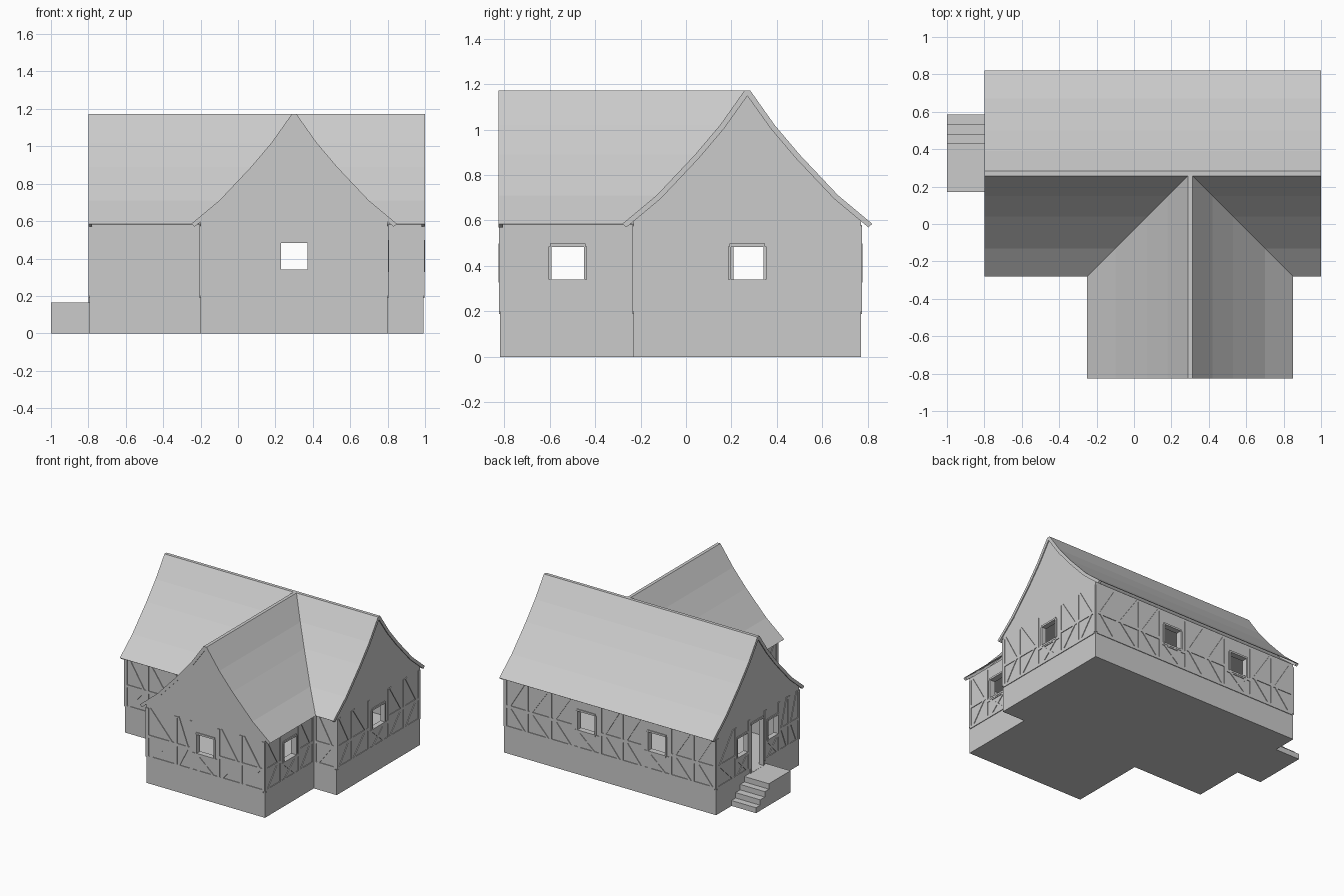
import bpy, bmesh
from mathutils import Vector

cube = bpy.data.objects.get("Cube")
if cube:
    bpy.data.objects.remove(cube)

grey = bpy.data.materials.new("plain grey")
grey.use_nodes = True
grey.diffuse_color = (0.6, 0.6, 0.6, 1)
grey.node_tree.nodes["Principled BSDF"].inputs["Base Color"].default_value = (0.6, 0.6, 0.6, 1)

RIDGE_Y, RIDGE_X = 0.27, 0.30      # ridge lines of main block and wing
FRONT, LEFT, RIGHT = -0.825, 1.0, -0.8
INSET = 0.007                      # gable walls sit just behind the verge
SILL, HEAD, HALF = 0.34, 0.485, 0.072


def finish(name, bm):
    bmesh.ops.recalc_face_normals(bm, faces=bm.faces)
    mesh = bpy.data.meshes.new(name)
    bm.to_mesh(mesh)
    bm.free()
    mesh.materials.append(grey)
    obj = bpy.data.objects.new(name, mesh)
    bpy.context.scene.collection.objects.link(obj)
    return obj


def add_prism(bm, ring_a, ring_b):
    a = [bm.verts.new(p) for p in ring_a]
    b = [bm.verts.new(p) for p in ring_b]
    bm.faces.new(a)
    bm.faces.new(b[::-1])
    for i in range(len(a)):
        j = (i + 1) % len(a)
        bm.faces.new((a[i], b[i], b[j], a[j]))


def add_box(bm, x, y, z):
    ring = [(x[0], y[0]), (x[1], y[0]), (x[1], y[1]), (x[0], y[1])]
    add_prism(bm, [(*p, z[0]) for p in ring], [(*p, z[1]) for p in ring])


def box(name, x, y, z):
    bm = bmesh.new()
    add_box(bm, x, y, z)
    return finish(name, bm)


def extrude_profile(bm, profile, along, centre, start, end):
    """Extrude (offset, height) points along x or y around a ridge line."""
    def ring(t):
        if along == "x":
            return [(t, centre + d, z) for d, z in profile]
        return [(centre + d, t, z) for d, z in profile]
    add_prism(bm, ring(start), ring(end))


def boolean(target, other, operation):
    mod = target.modifiers.new(operation, "BOOLEAN")
    mod.operation, mod.object, mod.solver = operation, other, "EXACT"
    bpy.context.view_layer.objects.active = target
    bpy.ops.object.modifier_apply(modifier=mod.name)
    bpy.data.objects.remove(other)


# Bell-cast roof slope, from ridge to eave
outer = [(0.0125, 1.172), (0.12, 1.02), (0.23, 0.89), (0.40, 0.71), (0.55, 0.585)]


def lowered(k):
    return [(0, 1.172 - 0.024 * k)] + [(d - 0.018 * k, z - 0.015 * k) for d, z in outer[1:]]


def mirrored(points):
    return points + [(-d, z) for d, z in reversed(points) if d > 0]


def roof_profile(k):
    return mirrored(outer) + mirrored(lowered(k))[len(outer):] [::-1] + lowered(k)


def band(k):
    # closed strip: over the top from +eave to -eave, back underneath
    top = outer[::-1] + [(-d, z) for d, z in outer]
    low = lowered(k)
    under = [(-d, z) for d, z in low[::-1]] + low[1:]
    return top + under


# Walls: two gabled blocks joined, hollowed and pierced
inner = lowered(1)
wall_half = [p for p in inner if p[0] < 0.5] + [(0.5, 0.597), (0.5, 0)]
wall_profile = wall_half + [(-d, z) for d, z in wall_half[:0:-1]]


def block(name, *args):
    bm = bmesh.new()
    extrude_profile(bm, wall_profile, *args)
    return finish(name, bm)


house = block("house_walls", "x", RIDGE_Y, RIGHT + INSET, LEFT - INSET)
boolean(house, block("wing_block", "y", RIDGE_X, FRONT + INSET, 0.2), "UNION")
room = (0.165, 0.55)
opening = (SILL, HEAD)


def span(c, half=HALF):
    return (c - half, c + half)


DOOR, SIDE_WINDOWS, WING_WINDOW, BACK_WINDOW = 0.28, (0.455, 0.09), -0.52, -0.295
cuts = [
    ((-0.76, 0.96), (-0.19, 0.73), room),
    ((-0.16, 0.76), (-0.78, 0.0), room),
    (span(RIDGE_X), (-1, 1), opening),
    (span(BACK_WINDOW), (0.6, 1), opening),
    ((0.8, 1.2), span(RIDGE_Y), opening),
    ((-0.5, 0.9), span(WING_WINDOW), opening),
    ((-1, -0.7), span(DOOR), (0.165, 0.53)),
] + [((-1, -0.7), span(y, 0.06), opening) for y in SIDE_WINDOWS]
for cut in cuts:
    boolean(house, box("cutter", *cut), "DIFFERENCE")

# Roof sheets with thicker verge strips at the gables
for name, along, centre, start, end, verges in (
        ("main_roof", "x", RIDGE_Y, RIGHT, LEFT, (RIGHT, LEFT - 0.02)),
        ("wing_roof", "y", RIDGE_X, FRONT, RIDGE_Y - 0.0125, (FRONT,))):
    bm = bmesh.new()
    extrude_profile(bm, band(0.2), along, centre, start, end)
    finish(name, bm)
    bm = bmesh.new()
    for v in verges:
        extrude_profile(bm, band(1), along, centre, v, v + 0.02)
    finish(name + "_verges", bm)


def add_beam(bm, place, p, q, width=0.022, back=-0.002, out=0.005):
    """Timber between two (along, height) points on a wall."""
    p, q = Vector(p), Vector(q)
    side = (q - p).normalized().orthogonal() * width / 2
    ring = [p + side, q + side, q - side, p - side]
    add_prism(bm, [place(*c, back) for c in ring], [place(*c, out) for c in ring])


def timber_wall(name, facing, at, sign, lo, hi, posts, windows=(), half=HALF):
    def place(u, z, out):
        depth = at + sign * out
        return (depth, u, z) if facing == "x" else (u, depth, z)

    bottom, top, mid = 0.2, 0.575, 0.36
    bm = bmesh.new()
    lo, hi = lo + 0.011, hi - 0.011
    stations = [lo] + list(posts) + [hi]
    for u in stations:
        add_beam(bm, place, (u, bottom), (u, top))
    # rails, chevron braces in blank bays, crosses below windows
    for a, b in zip(stations, stations[1:]):
        is_door = facing == "x" and sign < 0 and at < -0.5 and a < DOOR < b
        if is_door:
            continue
        add_beam(bm, place, (a, bottom), (b, bottom))
        inside = [w for w in windows if a < w < b]
        for w in inside:
            add_beam(bm, place, (w - half, bottom), (w + half, SILL - 0.015), 0.016)
            add_beam(bm, place, (w + half, bottom), (w - half, SILL - 0.015), 0.016)
            add_beam(bm, place, (a, SILL - 0.012), (b, SILL - 0.012))
        if not inside and b - a > 0.1:
            add_beam(bm, place, (a, mid), (b, mid))
            add_beam(bm, place, (a + 0.02, top), (b - 0.03, mid), 0.018)
            add_beam(bm, place, (b - 0.03, mid), (a + 0.02, bottom), 0.018)
    finish(name + "_timbers", bm)

    # frames lining each opening
    frames = [(w, half, SILL, HEAD) for w in windows]
    if name == "right_wall":
        frames.append((DOOR, HALF, 0.165, 0.53))
    if frames:
        bm = bmesh.new()
        for w, h, z0, z1 in frames:
            e = h + 0.006
            for s in (-e, e):
                add_beam(bm, place, (w + s, z0), (w + s, z1), 0.014, -0.03, 0.007)
            for z in (z0 - 0.006, z1 + 0.006):
                add_beam(bm, place, (w - e, z), (w + e, z), 0.014, -0.03, 0.007)
        finish(name + "_frames", bm)


timber_wall("wing_front", "y", FRONT + INSET, -1, -0.2, 0.8, (0.05, 0.18, 0.41, 0.6), (RIDGE_X,))
timber_wall("wing_left", "x", 0.8, 1, -0.818, -0.23, (-0.63, -0.41), (WING_WINDOW,))
timber_wall("wing_right", "x", -0.2, -1, -0.818, -0.23, (-0.63, -0.41), (WING_WINDOW,))
timber_wall("front_wall_long", "y", -0.23, -1, -0.793, -0.2, (-0.6, -0.4))
timber_wall("front_wall_short", "y", -0.23, -1, 0.8, 0.993, ())
timber_wall("back_wall", "y", 0.77, 1, -0.793, 0.993,
            (-0.6, -0.41, -0.18, 0.0, 0.18, 0.41, 0.6, 0.8), (BACK_WINDOW, RIDGE_X))
timber_wall("left_wall", "x", LEFT - INSET, 1, -0.23, 0.77, (-0.05, 0.15, 0.39, 0.58), (RIDGE_Y,))
timber_wall("right_wall", "x", RIGHT + INSET, -1, -0.23, 0.77,
            (-0.1, 0.015, 0.18, 0.375, 0.54), SIDE_WINDOWS, 0.06)

# Landing and steps in front of the door
bm = bmesh.new()
edges = (0.17, 0.43, 0.48, 0.535, 0.585)
for i in range(4):
    add_box(bm, (-1, RIGHT + INSET), edges[i:i + 2], (0, 0.165 * (4 - i) / 4))
finish("entrance_steps", bm)
